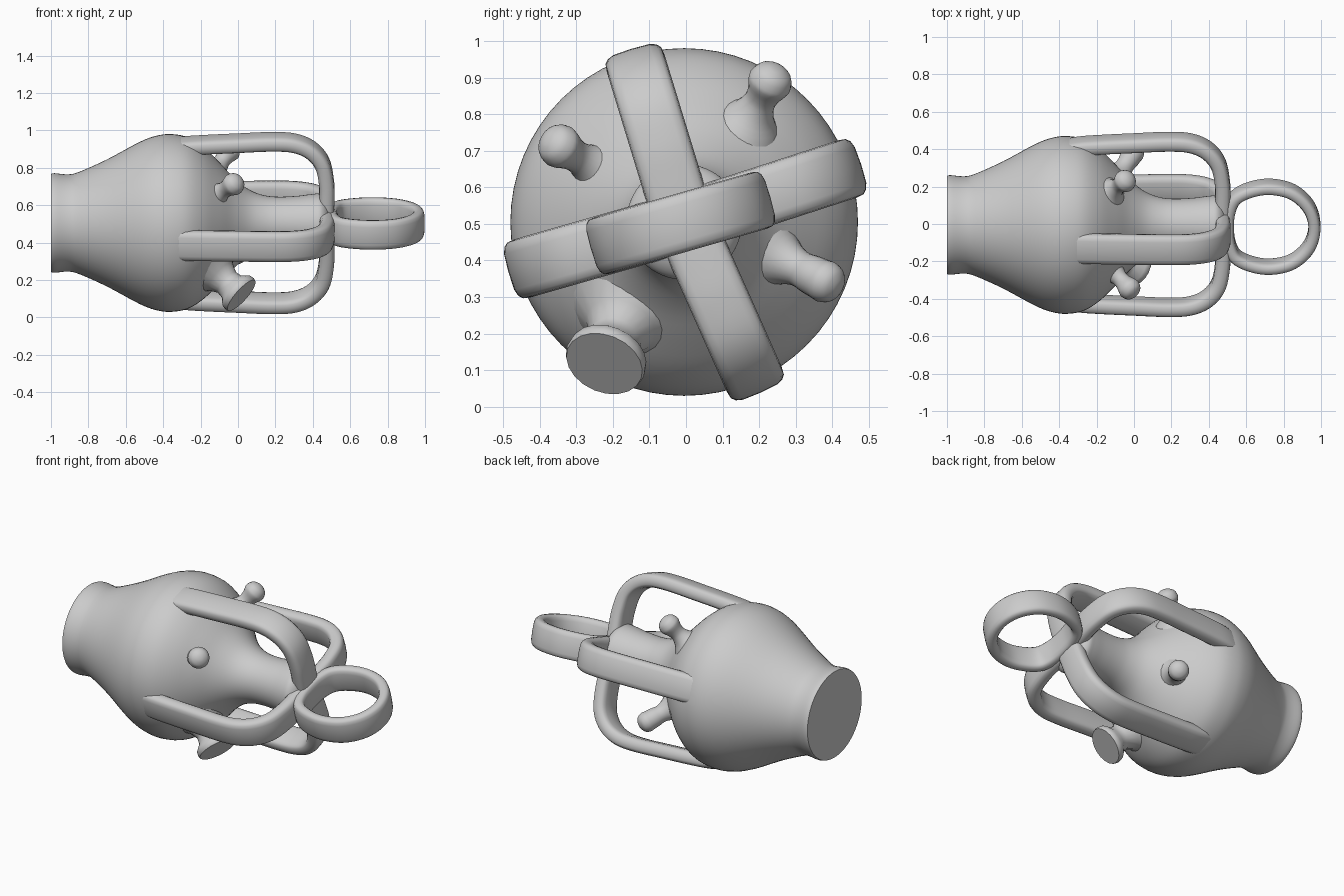
import bpy, bmesh, math
from mathutils import Vector

if "Cube" in bpy.data.objects:
    bpy.data.objects.remove(bpy.data.objects["Cube"])

AXIS = Vector((0, -0.005, 0.505))   # vessel lies along x
TILT = math.radians(16)

clay = bpy.data.materials.new("grey clay")
clay.diffuse_color = (0.6, 0.6, 0.6, 1)
clay.use_nodes = True
clay.node_tree.nodes["Principled BSDF"].inputs["Base Color"].default_value = clay.diffuse_color


def smooth_path(pts, steps=6, closed=False):
    """Catmull-Rom interpolation of 2D points."""
    n = len(pts)
    get = (lambda i: pts[i % n]) if closed else (lambda i: pts[max(0, min(n - 1, i))])
    out = []
    for i in range(n if closed else n - 1):
        a, b, c, d = (Vector(get(i + k)) for k in (-1, 0, 1, 2))
        for s in range(steps):
            t = s / steps
            out.append(0.5 * (2 * b + (c - a) * t + (2 * a - 5 * b + 4 * c - d) * t * t
                              + (3 * b - a - 3 * c + d) * t ** 3))
    if not closed:
        out.append(Vector(pts[-1]))
    return out


def skin(name, rings, closed=False):
    """Join rings of points into a smooth shaded object."""
    bm = bmesh.new()
    rows = [[bm.verts.new(p) for p in ring] for ring in rings]
    n = len(rows[0])
    pairs = list(zip(rows, rows[1:])) + ([(rows[-1], rows[0])] if closed else [])
    for a, b in pairs:
        for i in range(n):
            bm.faces.new((a[i], a[(i + 1) % n], b[(i + 1) % n], b[i]))
    if not closed:
        bm.faces.new(rows[0])
        bm.faces.new(rows[-1])
    bmesh.ops.recalc_face_normals(bm, faces=bm.faces)
    me = bpy.data.meshes.new(name)
    bm.to_mesh(me)
    bm.free()
    me.materials.append(clay)
    ob = bpy.data.objects.new(name, me)
    bpy.context.collection.objects.link(ob)
    bpy.ops.object.select_all(action='DESELECT')
    ob.select_set(True)
    bpy.context.view_layer.objects.active = ob
    bpy.ops.object.shade_smooth_by_angle(angle=math.radians(40))
    return ob


def lathe(name, start, direction, profile, sides):
    """Revolve (distance, radius) points about an arbitrary axis."""
    d = direction.normalized()
    u = d.orthogonal().normalized()
    v = d.cross(u)
    angles = [2 * math.pi * i / sides for i in range(sides)]
    skin(name, [[start + d * h + r * (u * math.cos(a) + v * math.sin(a)) for a in angles]
                for h, r in profile])


def strap(name, angle, path, width, thick, closed=False):
    """Sweep a rounded flat strap along a path in the (x, radius) plane."""
    out = Vector((0, math.cos(angle), math.sin(angle)))
    side = Vector((0, -math.sin(angle), math.cos(angle)))
    X = Vector((1, 0, 0))
    section = []
    for i in range(16):
        c, s = math.cos(math.pi * i / 8), math.sin(math.pi * i / 8)
        section.append((math.copysign(abs(c) ** 0.5, c) * width / 2,
                        math.copysign(abs(s) ** 0.65, s) * thick / 2))
    rings, n = [], len(path)
    for i, p in enumerate(path):
        a = path[i - 1] if closed or i else p
        b = path[(i + 1) % n] if closed or i < n - 1 else p
        t = (b - a).normalized()
        nx, nr = -t.y, t.x
        rings.append([AXIS + X * (p.x + nx * h) + out * (p.y + nr * h) + side * w
                      for w, h in section])
    skin(name, rings, closed)


# Vessel body with foot rim, round shoulder and neck flaring at the tip
body = [(-1, 0.262), (-0.98, 0.266), (-0.91, 0.26), (-0.85, 0.273), (-0.7, 0.34),
        (-0.52, 0.436), (-0.42, 0.47), (-0.34, 0.474), (-0.26, 0.455), (-0.18, 0.403),
        (-0.1, 0.325), (-0.02, 0.24), (0.06, 0.178), (0.14, 0.148), (0.22, 0.14),
        (0.32, 0.145), (0.4, 0.155), (0.445, 0.155), (0.48, 0.12), (0.505, 0.05)]
lathe("vessel_body", AXIS, Vector((1, 0, 0)), smooth_path(body, 4), 64)

# Four strap handles from shoulder to the neck tip: angle, radius scale
handle = smooth_path([(-0.42, 0.41), (-0.3, 0.436), (-0.18, 0.446), (0.0, 0.455),
                      (0.18, 0.463), (0.3, 0.455), (0.39, 0.415), (0.45, 0.34),
                      (0.473, 0.23), (0.475, 0.12), (0.47, 0)])
for i, (angle, scale) in enumerate([(18, 1.01), (107, 0.98), (196, 0.99), (294, 1.015)]):
    strap(f"strap_handle_{i + 1}", math.radians(angle),
          [Vector((p.x, p.y * scale)) for p in handle], 0.165, 0.083)

# Loop at the end, flattened where it meets the handles
half = [(0.545, 0.165), (0.63, 0.208), (0.735, 0.222), (0.85, 0.192), (0.935, 0.11)]
outline = [(0.502, 0), (0.51, 0.09)] + half + [(0.965, 0)]
outline += [(x, -r) for x, r in reversed(half)] + [(0.51, -0.09)]
strap("end_loop", TILT, [Vector((p.x, p.y - 0.01)) for p in smooth_path(outline, 5, True)],
      0.16, 0.066, closed=True)


# Pegs on the shoulder, flared at the root: root, tip, neck radius, tip radius, rounded
def peg(name, root, tip, neck, knob, rounded):
    root, tip = Vector(root), Vector(tip)
    L = (tip - root).length
    prof = [(-0.06, neck * 3), (0, neck * 2.1), (L * 0.25, neck * 1.35), (L * 0.5, neck),
            (L * 0.7, neck * 1.08), (L * 0.88, knob * 0.97)]
    if rounded:
        prof += [(L, knob), (L + knob * 0.45, knob * 0.8), (L + knob * 0.7, knob * 0.4),
                 (L + knob * 0.76, 0.006)]
    else:
        prof += [(L, knob), (L + 0.012, knob * 0.96)]
    lathe(name, root, tip - root, smooth_path(prof, 3) if rounded else prof, 20)


peg("front_upper_peg", (-0.13, -0.235, 0.645), (-0.02, -0.35, 0.715), 0.044, 0.06, True)
peg("back_upper_peg", (-0.13, 0.17, 0.775), (-0.045, 0.232, 0.893), 0.044, 0.06, True)
peg("back_lower_peg", (-0.1, 0.235, 0.415), (0.0, 0.385, 0.34), 0.05, 0.058, True)
peg("front_lower_spout", (-0.13, -0.165, 0.25), (0.01, -0.22, 0.125), 0.073, 0.113, False)
